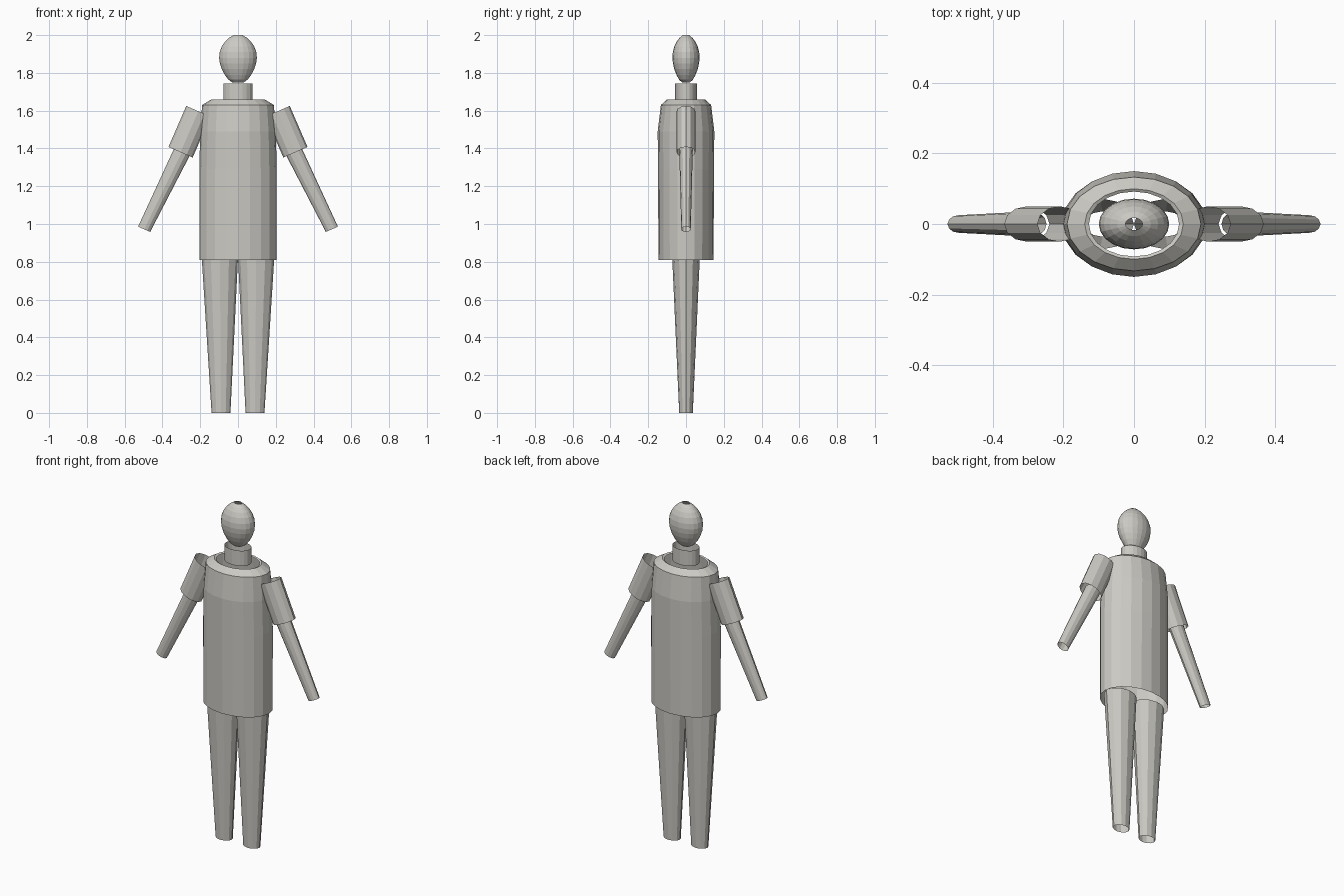
import bpy, bmesh
from math import cos, sin, pi
from mathutils import Vector

old = bpy.data.objects.get("Cube")
if old:
    bpy.data.objects.remove(old)

clay = bpy.data.materials.new("warm_grey")
clay.use_nodes = True
clay.diffuse_color = (0.6, 0.59, 0.55, 1)
clay.node_tree.nodes["Principled BSDF"].inputs["Base Color"].default_value = clay.diffuse_color


def tube(name, rings, sides, side_axis=(1, 0, 0)):
    """Open flat-shaded tube through rings of (centre x, z, width radius, depth radius)."""
    bm = bmesh.new()
    u, v = Vector(side_axis), Vector((0, 1, 0))
    loops = []
    for x, z, rx, ry in rings:
        loops.append([bm.verts.new(Vector((x, 0, z)) + u * rx * cos(2 * pi * i / sides)
                                   + v * ry * sin(2 * pi * i / sides)) for i in range(sides)])
    for low, high in zip(loops, loops[1:]):
        for i in range(sides):
            j = (i + 1) % sides
            bm.faces.new((low[i], low[j], high[j], high[i]))
    mesh = bpy.data.meshes.new(name)
    bm.to_mesh(mesh)
    bm.free()
    mesh.materials.append(clay)
    obj = bpy.data.objects.new(name, mesh)
    bpy.context.collection.objects.link(obj)
    return obj


# Torso with rounded shoulders and a narrow collar lip
tube("torso", [(0, 0.81, 0.205, 0.146), (0, 1.29, 0.205, 0.148), (0, 1.49, 0.2, 0.15),
               (0, 1.63, 0.19, 0.133), (0, 1.66, 0.14, 0.1), (0, 1.655, 0.128, 0.092)], 20)

# Neck
tube("neck", [(0, 1.655, 0.078, 0.057), (0, 1.745, 0.078, 0.057)], 20)

# Egg-shaped head, open at both ends
profile = [(1.75, 0.03), (1.765, 0.052), (1.79, 0.07), (1.82, 0.086), (1.85, 0.096), (1.88, 0.1),
           (1.91, 0.097), (1.94, 0.086), (1.965, 0.069), (1.985, 0.048), (2.0, 0.024)]
tube("head", [(0, z, r, r * 0.72) for z, r in profile], 20)

# Limbs on both sides
for label, s in (("left", 1), ("right", -1)):
    tube(label + "_leg", [(s * 0.09, 0, 0.05, 0.036), (s * 0.096, 0.82, 0.096, 0.073)], 12)
    across = (0.915, 0, s * 0.4)
    tube(label + "_upper_arm", [(s * 0.304, 1.38, 0.07, 0.05), (s * 0.21, 1.597, 0.07, 0.05)],
         12, across)
    tube(label + "_forearm", [(s * 0.497, 0.972, 0.035, 0.025), (s * 0.29, 1.395, 0.046, 0.036)],
         12, across)
